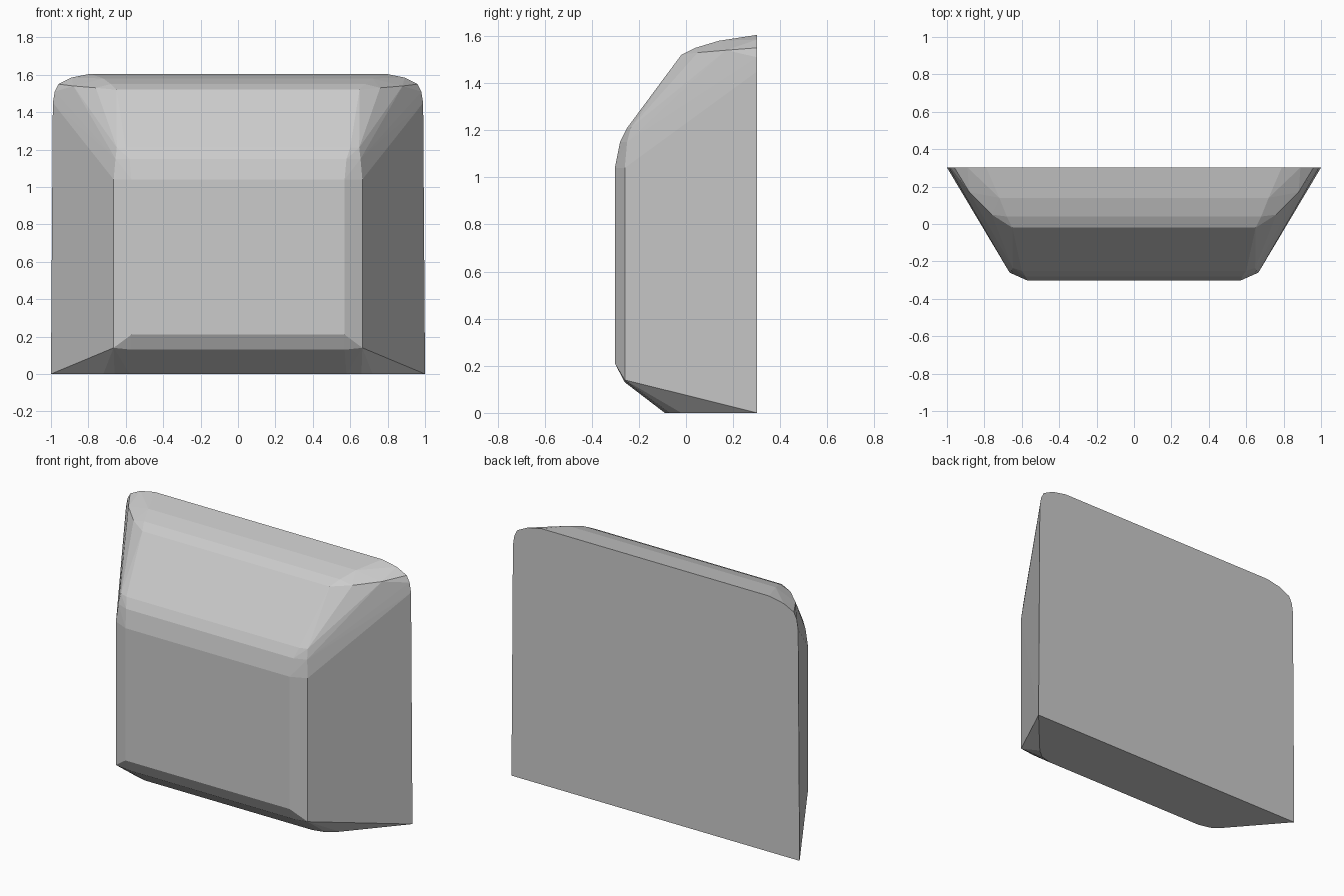
import bpy, bmesh, math

if "Cube" in bpy.data.objects:
    bpy.data.objects.remove(bpy.data.objects["Cube"])

# Right-half corner points; the faceted convex body is mirrored across x = 0
front_panel = [(0.57, -0.302, 0.21), (0.57, -0.302, 1.04), (0.58, -0.28, 1.15),
               (0.60, -0.25, 1.21)]
side_bevel = [(0.665, -0.26, 0.14), (0.665, -0.26, 1.04), (0.655, -0.25, 1.15),
              (0.648, -0.235, 1.21)]
lower_edge = [(0.57, -0.26, 0.13), (0.58, -0.09, 0), (0.66, -0.07, 0),
              (0.72, -0.02, 0)]
upper_edge = [(0.65, -0.02, 1.52), (0.68, 0.04, 1.55), (0.72, 0.14, 1.58),
              (0.76, 0.05, 1.53), (0.88, 0.17, 1.54)]
back_outline = [(1.0, 0.302, 0), (0.99, 0.302, 1.45), (0.98, 0.302, 1.51),
                (0.96, 0.302, 1.55), (0.89, 0.302, 1.585), (0.79, 0.302, 1.605)]

bm = bmesh.new()
for x, y, z in front_panel + side_bevel + lower_edge + upper_edge + back_outline:
    for s in (-1, 1):
        bm.verts.new((s * x, y, z))

# Wrap the points in a shell and drop unused points
hull = bmesh.ops.convex_hull(bm, input=bm.verts[:])
unused = [v for v in bm.verts if not v.link_faces]
bmesh.ops.delete(bm, geom=unused, context='VERTS')
bmesh.ops.dissolve_limit(bm, angle_limit=math.radians(0.5),
                         verts=bm.verts[:], edges=bm.edges[:])
bmesh.ops.recalc_face_normals(bm, faces=bm.faces[:])

mesh = bpy.data.meshes.new("bevelled_block")
bm.to_mesh(mesh)
bm.free()
block = bpy.data.objects.new("bevelled_block", mesh)
bpy.context.collection.objects.link(block)
